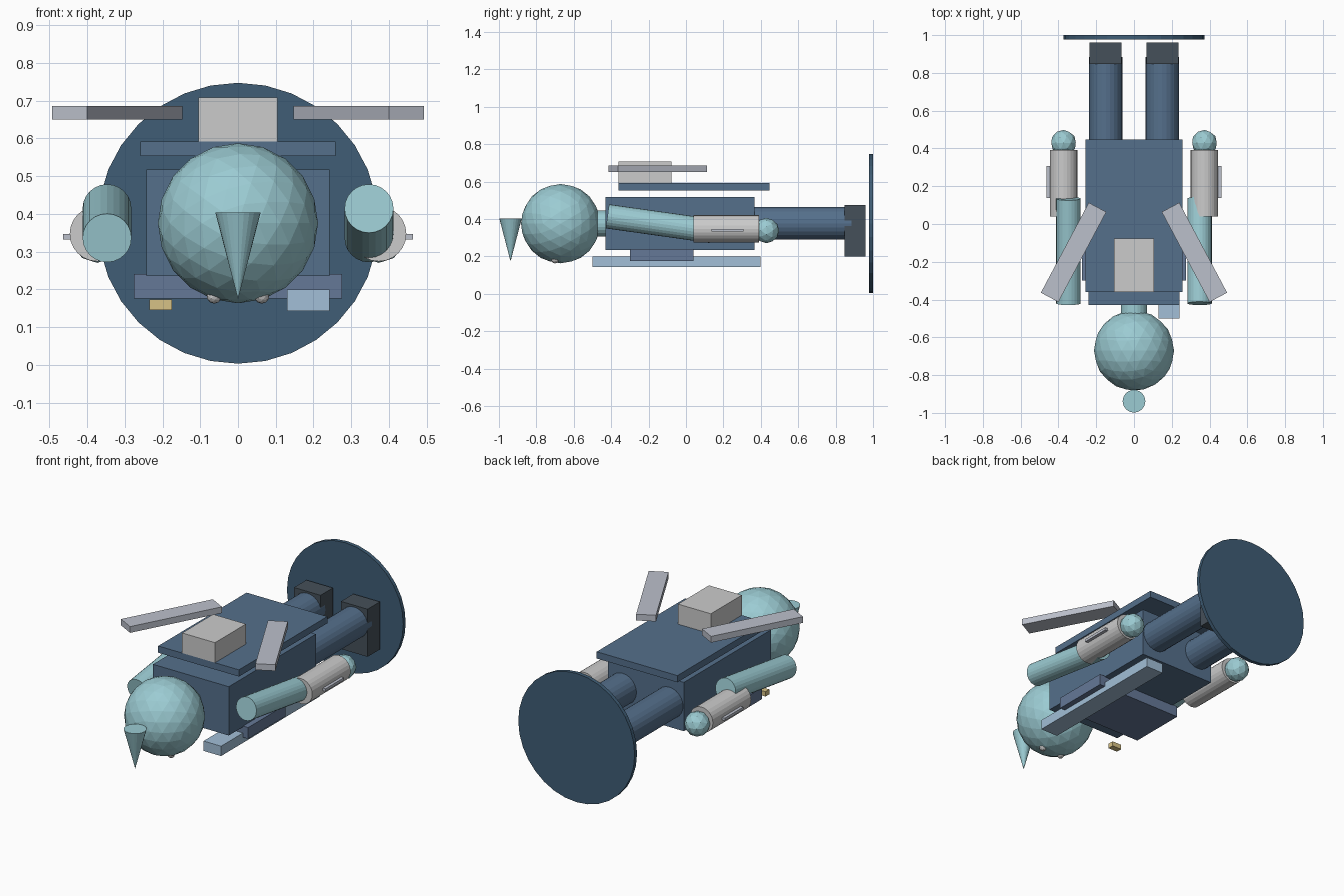
import bpy
from math import radians, pi

if "Cube" in bpy.data.objects:
    bpy.data.objects.remove(bpy.data.objects["Cube"])


def material(name, rgb):
    m = bpy.data.materials.new(name)
    m.diffuse_color = (*rgb, 1)
    m.use_nodes = True
    m.node_tree.nodes["Principled BSDF"].inputs["Base Color"].default_value = m.diffuse_color
    return m


SKIN = material("pale_teal", (0.33, 0.60, 0.65))
NAVY = material("navy", (0.05, 0.11, 0.18))
BLUE = material("blue", (0.09, 0.16, 0.26))
SLATE = material("slate", (0.13, 0.19, 0.31))
LIGHT = material("light_blue", (0.36, 0.52, 0.68))
DARK = material("dark", (0.06, 0.08, 0.10))
GOLD = material("gold", (0.68, 0.54, 0.24))
SILVER = material("silver", (0.50, 0.53, 0.60))


def finish(name, mat):
    o = bpy.context.object
    o.name = name
    if mat:
        o.data.materials.append(mat)
    return o


def box(name, x, y, z, mat=None):
    """Box from (min, max) ranges on each axis."""
    spans = (x, y, z)
    bpy.ops.mesh.primitive_cube_add(size=1, location=[(a + b) / 2 for a, b in spans])
    o = finish(name, mat)
    o.scale = [b - a for a, b in spans]
    return o


def rod(name, loc, r, length, mat=None, tilt=90, sides=24):
    """Cylinder running along y, tilted about x."""
    bpy.ops.mesh.primitive_cylinder_add(vertices=sides, radius=r, depth=length,
                                        location=loc, rotation=(radians(tilt), 0, 0))
    return finish(name, mat)


def ball(name, loc, r, subdiv, mat=None):
    bpy.ops.mesh.primitive_ico_sphere_add(subdivisions=subdiv, radius=r, location=loc,
                                          rotation=(pi / 2, 0, 0))
    return finish(name, mat)


# Base disc behind the feet
rod("base_disc", (0, 0.989, 0.375), 0.372, 0.022, NAVY, sides=32)

# Body and chest pieces
box("torso", (-0.242, 0.242), (-0.43, 0.365), (0.235, 0.517), BLUE)
box("chest_plate", (-0.275, 0.275), (-0.30, 0.04), (0.175, 0.24), SLATE)
box("chest_strap", (0.13, 0.242), (-0.50, 0.397), (0.143, 0.2), LIGHT)
box("chest_badge", (-0.235, -0.175), (-0.425, -0.39), (0.145, 0.173), GOLD)

# Back panel and pack
box("back_panel", (-0.258, 0.258), (-0.36, 0.447), (0.553, 0.592), BLUE)
box("back_pack", (-0.105, 0.105), (-0.36, -0.077), (0.592, 0.708))

# Head, neck and crest
rod("neck", (0, -0.44, 0.375), 0.07, 0.12, SKIN)
ball("head", (0, -0.67, 0.375), 0.212, 3, SKIN)
bpy.ops.mesh.primitive_cone_add(vertices=24, radius1=0.06, depth=0.23,
                                location=(0, -0.938, 0.288), rotation=(pi, 0, 0))
finish("head_crest", SKIN)

# Paired parts
for s, side in ((1, "right"), (-1, "left")):
    ball(f"{side}_eye", (s * 0.063, -0.70, 0.182), 0.02, 2)
    rod(f"{side}_upper_arm", (s * 0.347, -0.143, 0.375), 0.065, 0.56, SKIN, tilt=90 - 8 * s)
    rod(f"{side}_gauntlet", (s * 0.373, 0.216, 0.347), 0.073, 0.35)
    ball(f"{side}_hand", (s * 0.373, 0.43, 0.338), 0.068, 2, SKIN)
    strip = sorted((s * 0.44, s * 0.463))
    box(f"{side}_gauntlet_strip", strip, (0.137, 0.307), (0.332, 0.347), SILVER)
    rod(f"{side}_leg", (s * 0.149, 0.61, 0.377), 0.088, 0.55, BLUE)
    foot = sorted((s * 0.065, s * 0.235))
    box(f"{side}_boot", foot, (0.847, 0.96), (0.2, 0.475), DARK)
    wing = box(f"{side}_wing", (-0.0525, 0.0525), (-0.27, 0.27), (0.65, 0.686), SILVER)
    wing.location.x, wing.location.y = s * 0.32, -0.15
    wing.rotation_euler.z = s * radians(28)
